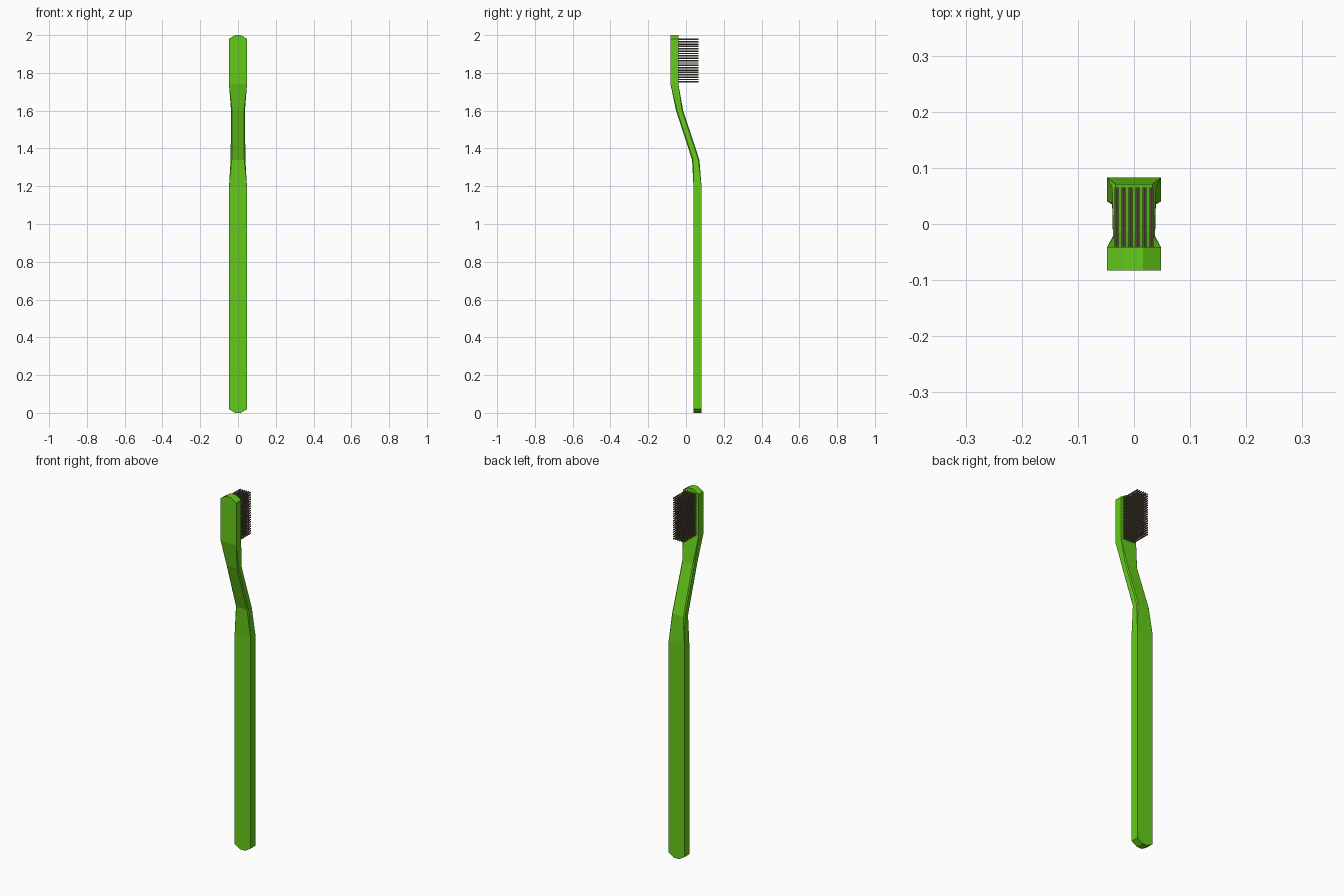
import bpy, bmesh
from mathutils import Matrix

if "Cube" in bpy.data.objects:
    bpy.data.objects.remove(bpy.data.objects["Cube"])


def material(name, color):
    m = bpy.data.materials.new(name)
    m.diffuse_color = color
    m.use_nodes = True
    m.node_tree.nodes["Principled BSDF"].inputs["Base Color"].default_value = m.diffuse_color
    return m


def make_object(name, bm, mat):
    bmesh.ops.recalc_face_normals(bm, faces=bm.faces[:])
    me = bpy.data.meshes.new(name)
    bm.to_mesh(me)
    bm.free()
    me.materials.append(mat)
    ob = bpy.data.objects.new(name, me)
    bpy.context.collection.objects.link(ob)
    return ob


green = material("green_plastic", (0.13, 0.6, 0.01, 1))
brown = material("bristle_brown", (0.16, 0.11, 0.08, 1))

# Handle: lofted cross-sections (z, half width, y front, y back, edge chamfer)
sections = [
    (0.00, 0.016, 0.040, 0.083, 0),
    (0.02, 0.048, 0.040, 0.083, 0),
    (1.19, 0.048, 0.040, 0.083, 0),
    (1.34, 0.039, 0.032, 0.071, 0.006),
    (1.60, 0.037, -0.053, -0.015, 0.006),
    (1.745, 0.048, -0.083, -0.041, 0),
    (1.98, 0.048, -0.083, -0.041, 0),
    (2.00, 0.016, -0.083, -0.041, 0),
]
bm = bmesh.new()
rings = []
for z, w, y0, y1, c in sections:
    pts = [(-w + c, y0), (w - c, y0), (w, y0 + c), (w, y1 - c),
           (w - c, y1), (-w + c, y1), (-w, y1 - c), (-w, y0 + c)]
    rings.append([bm.verts.new((x, y, z)) for x, y in pts])
for a, b in zip(rings, rings[1:]):
    for i in range(8):
        j = (i + 1) % 8
        bm.faces.new((a[i], a[j], b[j], b[i]))
bm.faces.new(rings[0])
bm.faces.new(rings[-1])
bmesh.ops.remove_doubles(bm, verts=bm.verts[:], dist=0.0005)
make_object("handle", bm, green)

# Bristles: grid of thin rods standing out from the back of the head
bm = bmesh.new()
pitch, cols, rows = 0.0125, 6, 19
y0, y1 = -0.043, 0.065
for i in range(cols):
    for k in range(rows):
        place = (Matrix.Translation(((i - (cols - 1) / 2) * pitch, (y0 + y1) / 2,
                                     1.865 + (k - (rows - 1) / 2) * pitch))
                 @ Matrix.Rotation(1.5707963, 4, 'X'))
        bmesh.ops.create_cone(bm, cap_ends=True, segments=8, radius1=0.0037,
                              radius2=0.0037, depth=y1 - y0, matrix=place)
make_object("bristles", bm, brown)
